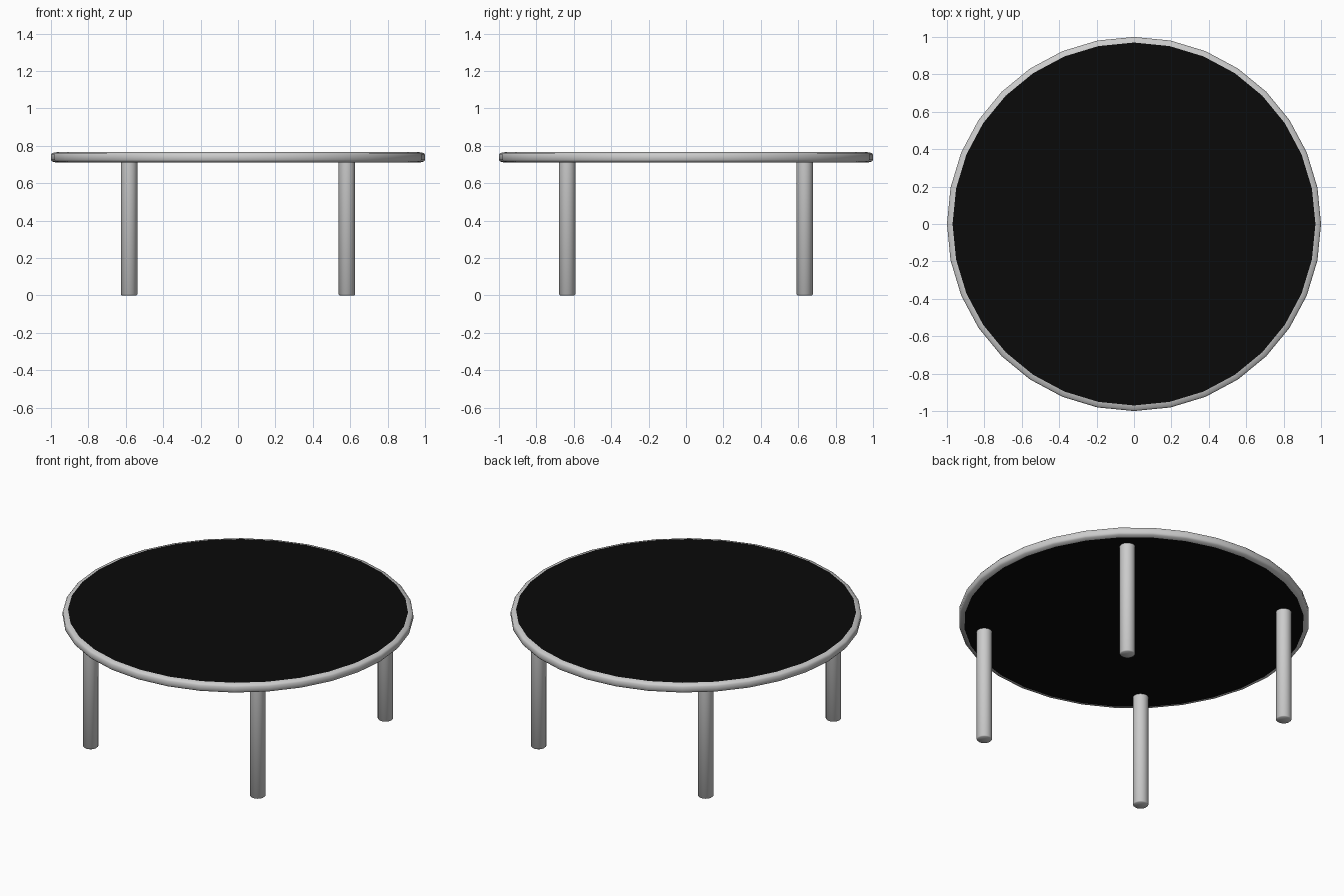
import bpy, bmesh, math

if "Cube" in bpy.data.objects:
    bpy.data.objects.remove(bpy.data.objects["Cube"])

SIDES = 32
Z_TOP, Z_BOT = 0.766, 0.71


def mesh_object(name, bm, smooth):
    bmesh.ops.recalc_face_normals(bm, faces=bm.faces)
    me = bpy.data.meshes.new(name)
    bm.to_mesh(me)
    bm.free()
    ob = bpy.data.objects.new(name, me)
    bpy.context.collection.objects.link(ob)
    if smooth:
        bpy.ops.object.select_all(action='DESELECT')
        ob.select_set(True)
        bpy.context.view_layer.objects.active = ob
        bpy.ops.object.shade_smooth_by_angle(angle=math.radians(50))
    return ob


def lathe(name, profile, sides, closed=False, smooth=True):
    """Revolve (radius, z) points; open profiles get capped ends."""
    bm = bmesh.new()
    rings = [[bm.verts.new((r * math.cos(2 * math.pi * i / sides),
                            r * math.sin(2 * math.pi * i / sides), z))
              for i in range(sides)] for r, z in profile]
    pairs = list(zip(rings, rings[1:]))
    if closed:
        pairs.append((rings[-1], rings[0]))
    else:
        bm.faces.new(rings[0])
        bm.faces.new(rings[-1])
    for a, b in pairs:
        for i in range(sides):
            j = (i + 1) % sides
            bm.faces.new((a[i], a[j], b[j], b[i]))
    return mesh_object(name, bm, smooth)


# Rounded edge band around the table top
lathe("edge_band", [(0.97, Z_BOT), (0.993, 0.715), (1.0, 0.724),
                    (1.0, 0.752), (0.993, 0.761), (0.97, Z_TOP)],
      SIDES, closed=True)

# Black top panel
black = bpy.data.materials.new("black_panel")
black.diffuse_color = (0.003, 0.003, 0.003, 1)
black.use_nodes = True
black.node_tree.nodes["Principled BSDF"].inputs["Base Color"].default_value = black.diffuse_color
panel = lathe("top_panel", [(0.97, Z_BOT), (0.97, Z_TOP)], SIDES, smooth=False)
panel.data.materials.append(black)

# Four round legs
for sy, fb in ((-1, "front"), (1, "back")):
    for sx, lr in ((-1, "left"), (1, "right")):
        leg = lathe(f"{fb}_{lr}_leg",
                    [(0.039, 0), (0.044, 0.005), (0.044, Z_BOT)], SIDES)
        leg.location = (sx * 0.582, sy * 0.635, 0)
